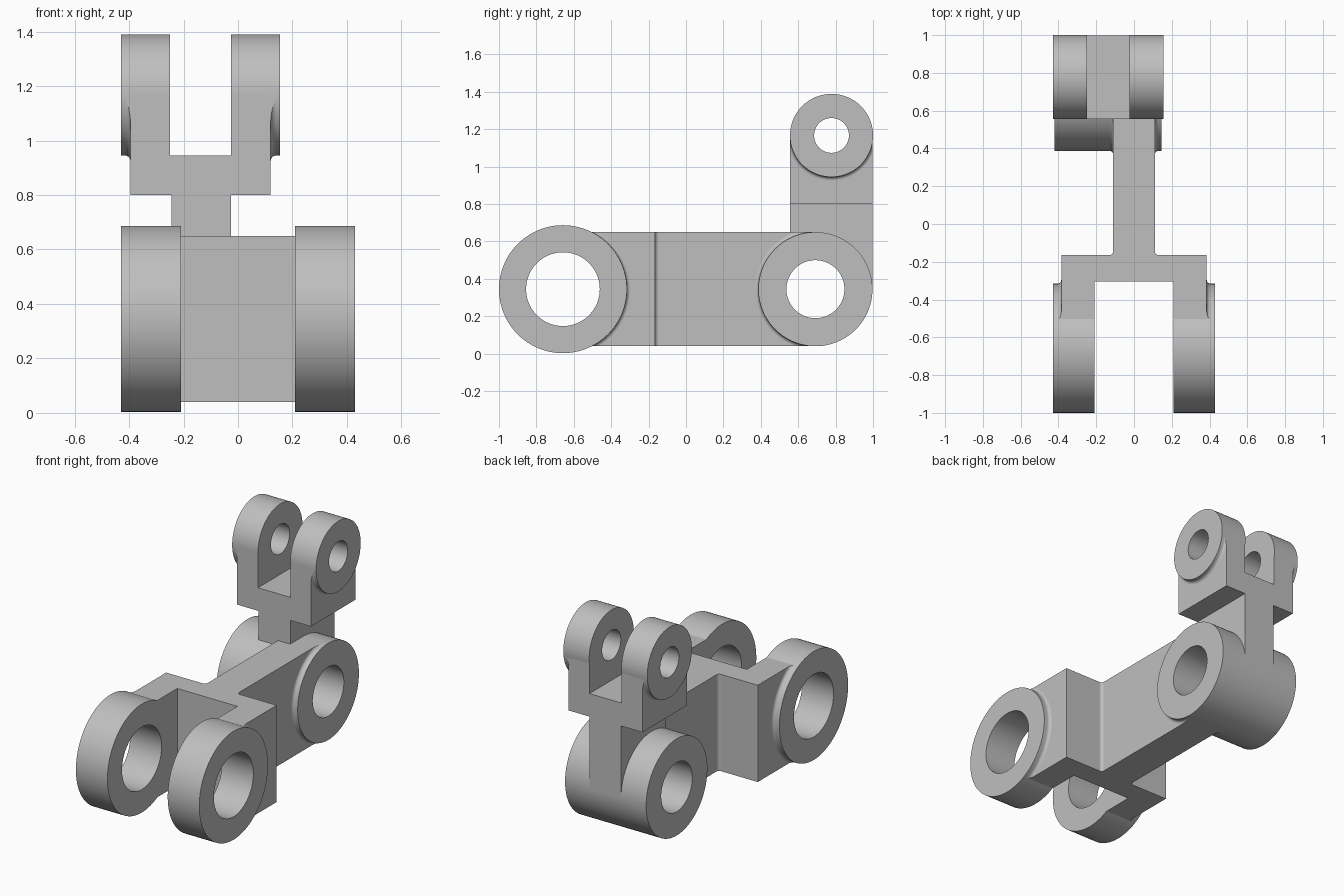
import bpy, bmesh, math
from mathutils import Vector

cube = bpy.data.objects.get("Cube")
if cube:
    bpy.data.objects.remove(cube, do_unlink=True)

FILLET = 0.02
SEGS = 96

grey = bpy.data.materials.new("Machined Grey")
grey.use_nodes = True
colour = (0.52, 0.52, 0.52, 1)
grey.diffuse_color = colour
grey.node_tree.nodes["Principled BSDF"].inputs["Base Color"].default_value = colour


def finish(name, bm):
    bmesh.ops.recalc_face_normals(bm, faces=bm.faces)
    mesh = bpy.data.meshes.new(name)
    bm.to_mesh(mesh)
    bm.free()
    mesh.materials.append(grey)
    ob = bpy.data.objects.new(name, mesh)
    bpy.context.collection.objects.link(ob)
    return ob


def extrude(name, points, vector):
    """Solid from a closed outline of 3D points pushed along a vector."""
    bm = bmesh.new()
    face = bm.faces.new([bm.verts.new(p) for p in points])
    new = bmesh.ops.extrude_face_region(bm, geom=[face])["geom"]
    verts = [g for g in new if isinstance(g, bmesh.types.BMVert)]
    bmesh.ops.translate(bm, verts=verts, vec=Vector(vector))
    return finish(name, bm)


def box(name, x0, x1, y0, y1, z0, z1):
    return extrude(name, [(x0, y0, z0), (x1, y0, z0), (x1, y1, z0), (x0, y1, z0)],
                   (0, 0, z1 - z0))


def disc(name, x0, x1, y, z, r):
    """Cylinder lying along x."""
    ring = [(x0, y + r * math.cos(a), z + r * math.sin(a))
            for a in (math.tau * i / SEGS for i in range(SEGS))]
    return extrude(name, ring, (x1 - x0, 0, 0))


def flare(name, x, side, y, z, r):
    """Concave fillet ring around a boss rising from the plane x towards side."""
    arc = [(FILLET * (1 - math.sin(t)), FILLET * (1 - math.cos(t)))
           for t in (math.pi / 2 * i / 6 for i in range(7))]
    profile = [(-0.01, -0.04), (-0.01, FILLET)] + [(h, d) for h, d in arc[::-1]]
    profile.append((FILLET, -0.04))
    bm = bmesh.new()
    loops = []
    for i in range(SEGS):
        a = math.tau * i / SEGS
        loops.append([bm.verts.new((x + side * h, y + (r + d) * math.cos(a),
                                    z + (r + d) * math.sin(a))) for h, d in profile])
    n = len(profile)
    for i in range(SEGS):
        a, b = loops[i], loops[(i + 1) % SEGS]
        for j in range(n):
            k = (j + 1) % n
            bm.faces.new((a[j], a[k], b[k], b[j]))
    return finish(name, bm)


def boolean(target, other, operation):
    mod = target.modifiers.new(operation.title(), 'BOOLEAN')
    mod.operation = operation
    mod.solver = 'EXACT'
    mod.object = other
    bpy.context.view_layer.objects.active = target
    bpy.ops.object.modifier_apply(modifier=mod.name)
    bpy.data.objects.remove(other, do_unlink=True)


def filleted_boss(body, x, side, y, z, r, y0, y1, z0, z1):
    """Fillet at a boss, kept only over the arm it stands on."""
    ring = flare("boss_fillet", x, side, y, z, r)
    boolean(ring, box("fillet_limit", x - 0.1, x + 0.1, y0, y1, z0, z1), 'INTERSECT')
    boolean(body, ring, 'UNION')


# Main arm: fork plan outline, mirrored across x, with rounded inner corners
Z0, Z1 = 0.04, 0.65
FY, FZ, FR = -0.658, 0.345, 0.342
HY, HR = 0.692, 0.305
corner = [(0.11 + FILLET * (1 - math.sin(t)), -0.165 + FILLET * (1 - math.cos(t)))
          for t in (math.pi / 2 * i / 6 for i in range(7))]
half = [(0.21, -0.305), (0.21, FY), (0.385, FY), (0.385, -0.165)] + corner + [(0.11, HY)]
plan = half + [(-x, y) for x, y in reversed(half)]
body = extrude("linkage_bracket", [(x, y, Z0) for x, y in plan], (0, 0, Z1 - Z0))

# Rear hub
boolean(body, disc("rear_hub", -0.42, 0.145, HY, FZ, HR), 'UNION')

# Upper fork with its stem
outline = [(-0.245, FZ), (-0.245, 0.8), (-0.395, 0.8), (-0.395, 1.167),
           (-0.25, 1.167), (-0.25, 0.945), (-0.025, 0.945), (-0.025, 1.167),
           (0.12, 1.167), (0.12, 0.8), (-0.025, 0.8), (-0.025, FZ)]
UY, UZ, UR = 0.778, 1.167, 0.222
Y0, Y1 = 0.556, 0.997
boolean(body, extrude("upper_fork", [(x, Y0, z) for x, z in outline],
                      (0, Y1 - Y0, 0)), 'UNION')

# Eyes of both forks
for x0, x1 in ((-0.43, -0.21), (0.21, 0.43)):
    boolean(body, disc("front_eye", x0, x1, FY, FZ, FR), 'UNION')
for x0, x1 in ((-0.43, -0.25), (-0.025, 0.155)):
    boolean(body, disc("upper_eye", x0, x1, UY, UZ, UR), 'UNION')

# Fillets where eyes and hub rise from the arms
for side in (-1, 1):
    filleted_boss(body, side * 0.385, side, FY, FZ, FR, FY, -0.2, Z0, Z1)
    filleted_boss(body, side * 0.11, side, HY, FZ, HR, 0.2, HY, Z0, Z1)
    filleted_boss(body, -0.1375 + side * 0.2575, side, UY, UZ, UR, Y0, Y1, 0.85, UZ)

# Through bores
for y, z, r in ((FY, FZ, 0.197), (HY, FZ, 0.155), (UY, UZ, 0.093)):
    boolean(body, disc("bore", -0.6, 0.6, y, z, r), 'DIFFERENCE')

# Smooth round surfaces, crisp edges, flat planes
bpy.ops.object.select_all(action='DESELECT')
body.select_set(True)
bpy.context.view_layer.objects.active = body
bpy.ops.object.shade_smooth_by_angle(angle=math.radians(25))
weighted = body.modifiers.new("Flat Planes", 'WEIGHTED_NORMAL')
weighted.keep_sharp = True
